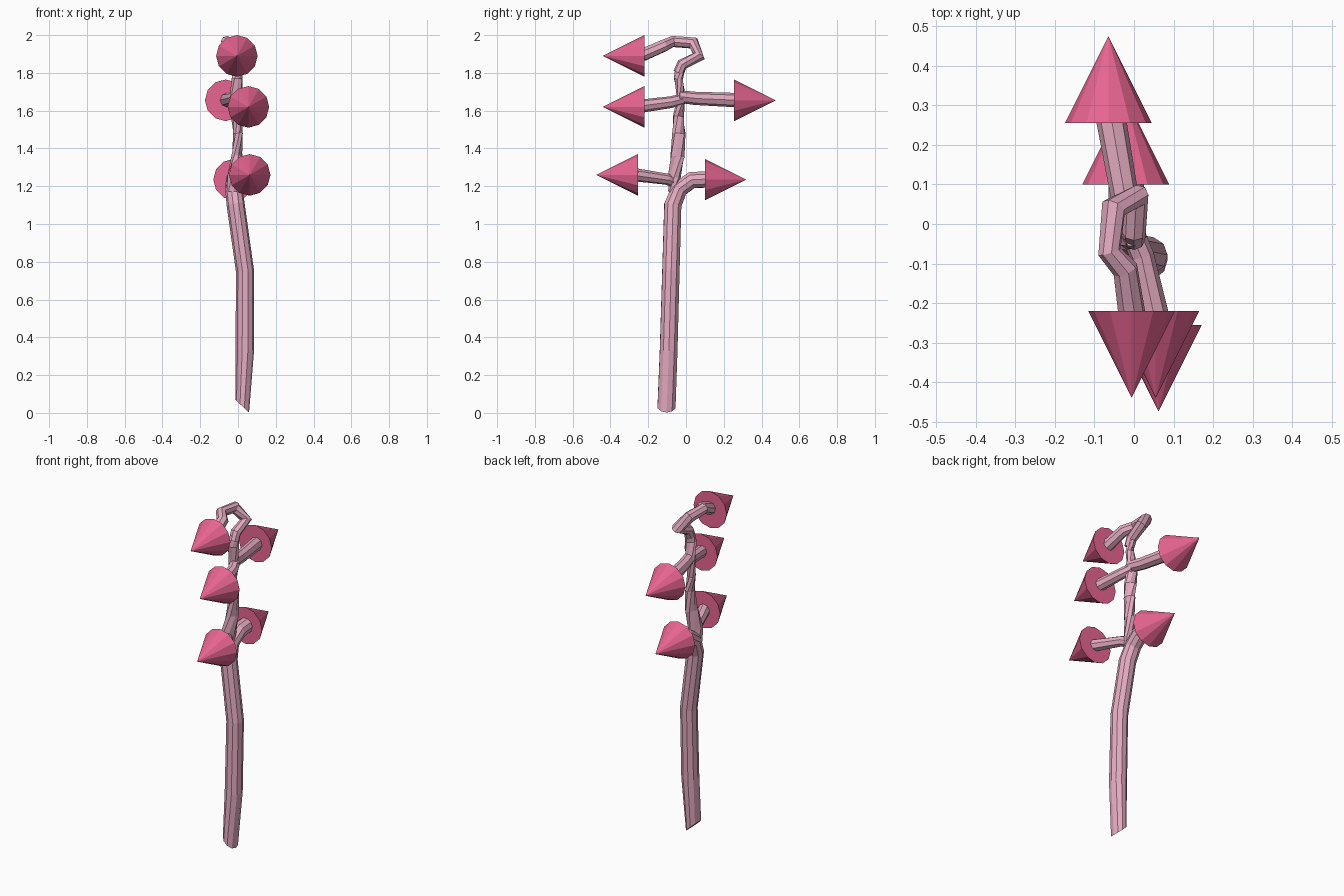
import bpy, bmesh, math
from mathutils import Vector

if "Cube" in bpy.data.objects:
    bpy.data.objects.remove(bpy.data.objects["Cube"])


def material(name, rgb):
    m = bpy.data.materials.new(name)
    m.diffuse_color = (*rgb, 1)
    m.use_nodes = True
    m.node_tree.nodes["Principled BSDF"].inputs["Base Color"].default_value = m.diffuse_color
    return m


STEM = material("stem_pink", (0.78, 0.41, 0.53))
BUD = material("bud_pink", (0.80, 0.13, 0.28))


def finish(bm, name, mat):
    bmesh.ops.recalc_face_normals(bm, faces=bm.faces)
    me = bpy.data.meshes.new(name)
    bm.to_mesh(me)
    bm.free()
    me.materials.append(mat)
    ob = bpy.data.objects.new(name, me)
    bpy.context.collection.objects.link(ob)
    return ob


def tube(name, path, sides=10, flat=1.0, spin=0.0, start_dir=None):
    """Faceted tube through (x, y, z, radius) points, optionally flattened and twisted."""
    pts = [Vector(p[:3]) for p in path]
    bm = bmesh.new()
    rings = []
    u = Vector((1, 0, 0))
    for i, p in enumerate(pts):
        a = (p - pts[i - 1]).normalized() if i else Vector()
        b = (pts[i + 1] - p).normalized() if i < len(pts) - 1 else Vector()
        t = (a + b).normalized()
        if i == 0 and start_dir:
            t = Vector(start_dir).normalized()
        u = (u - t * u.dot(t)).normalized()
        v = t.cross(u)
        r = path[i][3]
        e1 = u * math.cos(spin * i) + v * math.sin(spin * i)
        e2 = (v * math.cos(spin * i) - u * math.sin(spin * i)) * flat
        ring = []
        for k in range(sides):
            ang = math.tau * k / sides
            ring.append(bm.verts.new(p + (e1 * math.cos(ang) + e2 * math.sin(ang)) * r))
        rings.append(ring)
    for lo, hi in zip(rings, rings[1:]):
        for k in range(sides):
            n = (k + 1) % sides
            bm.faces.new((lo[k], lo[n], hi[n], hi[k]))
    bm.faces.new(rings[0])
    bm.faces.new(rings[-1])
    return finish(bm, name, STEM)


def bud(name, x, y, z, side, sides=12, r=0.11, length=0.22):
    """Cone with its base centre at (x, y, z), pointing along side * y."""
    bm = bmesh.new()
    base = [bm.verts.new((x + r * math.cos(math.tau * k / sides), y,
                          z + r * math.sin(math.tau * k / sides))) for k in range(sides)]
    tip = bm.verts.new((x, y + side * length, z))
    bm.faces.new(base)
    for k in range(sides):
        bm.faces.new((base[k], base[(k + 1) % sides], tip))
    return finish(bm, name, BUD)


# thick main stem, bending back into the lower rear bud
tube("main_stem", [(0.022, -0.103, 0.036, 0.05), (0.036, -0.092, 0.33, 0.049),
                   (0.037, -0.08, 0.75, 0.048), (-0.012, -0.07, 1.10, 0.048),
                   (-0.022, -0.035, 1.185, 0.046), (-0.018, 0.03, 1.232, 0.046),
                   (-0.02, 0.11, 1.236, 0.045)], start_dir=(0.68, 0, 0.73))

# thin twisted upper stem
tube("upper_stem", [(-0.025, -0.07, 1.17, 0.035), (-0.02, -0.062, 1.25, 0.042),
                    (-0.005, -0.045, 1.36, 0.04), (0.0, -0.038, 1.48, 0.036),
                    (-0.008, -0.04, 1.57, 0.034), (-0.01, -0.025, 1.67, 0.034),
                    (-0.005, -0.04, 1.77, 0.032), (0.0, -0.03, 1.83, 0.03)],
     sides=8, flat=0.72, spin=0.6)

# hooked tip that curls over to the top bud
tube("hooked_tip", [(0.0, -0.04, 1.80, 0.028), (0.0, -0.02, 1.845, 0.03),
                    (0.005, 0.068, 1.888, 0.034), (-0.052, 0.04, 1.958, 0.033),
                    (-0.062, -0.07, 1.966, 0.03), (-0.022, -0.115, 1.945, 0.033),
                    (-0.005, -0.23, 1.895, 0.035)], sides=8)

# side branches
tube("middle_front_branch", [(-0.005, -0.02, 1.66, 0.03), (0.02, -0.08, 1.645, 0.031),
                             (0.053, -0.23, 1.625, 0.035)], sides=8)
tube("middle_rear_branch", [(0.0, -0.04, 1.675, 0.033), (-0.02, 0.05, 1.665, 0.035),
                            (-0.058, 0.265, 1.656, 0.038)], sides=8)
tube("lower_front_branch", [(-0.025, -0.06, 1.22, 0.028), (0.0, -0.10, 1.237, 0.03),
                            (0.062, -0.265, 1.26, 0.035)], sides=8)

# cone buds
for name, x, y, z, side in (
        ("top_bud", -0.006, -0.22, 1.89, -1),
        ("middle_front_bud", 0.055, -0.22, 1.62, -1),
        ("middle_rear_bud", -0.065, 0.255, 1.655, 1),
        ("lower_rear_bud", -0.021, 0.1, 1.235, 1),
        ("lower_front_bud", 0.062, -0.255, 1.26, -1)):
    bud(name, x, y, z, side)
